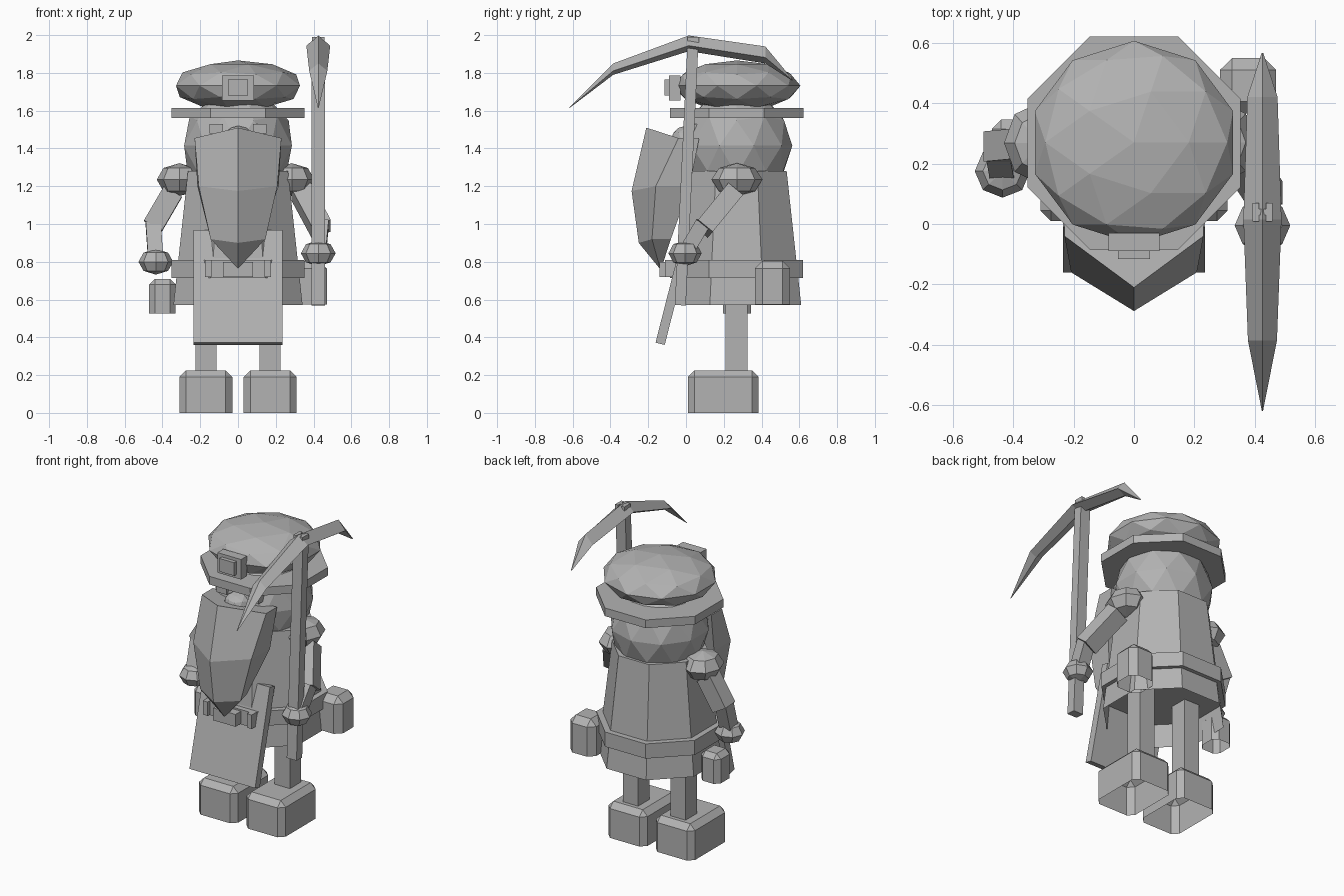
import bpy, bmesh, math
from mathutils import Vector

if "Cube" in bpy.data.objects:
    bpy.data.objects.remove(bpy.data.objects["Cube"])

grey = bpy.data.materials.new("plain_grey")
grey.diffuse_color = (0.45, 0.45, 0.45, 1)
grey.use_nodes = True
grey.node_tree.nodes["Principled BSDF"].inputs["Base Color"].default_value = grey.diffuse_color
CY = 0.268  # body axis


def finish(name, bm, open_base=False):
    bmesh.ops.recalc_face_normals(bm, faces=bm.faces)
    if open_base:
        low = min(v.co.z for v in bm.verts) + 0.001
        base = [f for f in bm.faces if all(v.co.z < low for v in f.verts)]
        bmesh.ops.delete(bm, geom=base, context='FACES_ONLY')
    me = bpy.data.meshes.new(name)
    bm.to_mesh(me)
    bm.free()
    me.materials.append(grey)
    ob = bpy.data.objects.new(name, me)
    bpy.context.collection.objects.link(ob)
    return ob


def loft(name, rings, open_base=False):
    """Skin between closed rings of equal point count, capped at both ends."""
    bm = bmesh.new()
    vs = [[bm.verts.new(p) for p in r] for r in rings]
    n = len(rings[0])
    for a, b in zip(vs, vs[1:]):
        for i in range(n):
            bm.faces.new((a[i], a[(i + 1) % n], b[(i + 1) % n], b[i]))
    bm.faces.new(vs[0])
    bm.faces.new(vs[-1])
    bmesh.ops.remove_doubles(bm, verts=bm.verts, dist=0.0005)
    return finish(name, bm, open_base)


def octagon(apothem, z):
    r = apothem / math.cos(math.pi / 8)
    return [(r * math.cos(a), CY + r * math.sin(a), z)
            for a in [math.pi / 8 + i * math.pi / 4 for i in range(8)]]


def ball(name, loc, scale, coarse=False):
    bm = bmesh.new()
    if coarse:
        bmesh.ops.create_uvsphere(bm, u_segments=8, v_segments=4, radius=1)
    else:
        bmesh.ops.create_icosphere(bm, subdivisions=2, radius=1)
    for v in bm.verts:
        v.co = Vector([c * s + l for c, s, l in zip(v.co, scale, loc)])
    return finish(name, bm)


def block(name, x, y, z, bevel=0.0):
    """Box from (min, max) ranges; a bevelled box is hollow below."""
    bm = bmesh.new()
    bmesh.ops.create_cube(bm, size=1)
    for v in bm.verts:
        v.co = Vector([r[0] if c < 0 else r[1] for c, r in zip(v.co, (x, y, z))])
    if bevel:
        edges = [e for e in bm.edges if max(v.co.z for v in e.verts) > z[0] + 0.001]
        bmesh.ops.bevel(bm, geom=edges, offset=bevel, segments=1, affect='EDGES')
    return finish(name, bm, bevel > 0)


def bar(name, a, b, w, d):
    """Rectangular bar between two points, w across x and d across the other way."""
    a, b = Vector(a), Vector(b)
    t = (b - a).normalized()
    u = (Vector((1, 0, 0)) - t * t.x).normalized()
    v = t.cross(u)
    sq = [(-1, -1), (1, -1), (1, 1), (-1, 1)]
    return loft(name, [[p + u * i * w / 2 + v * j * d / 2 for i, j in sq] for p in (a, b)])


# Body and belt (the coat hem is open below the belt)
loft("coat", [octagon(0.342, 0.57), octagon(0.265, 1.28)], open_base=True)
loft("belt", [octagon(0.352, 0.715), octagon(0.352, 0.81)])
bar("apron", (0, -0.137, 0.366), (0, 0.015, 0.962), 0.47, 0.05)
block("buckle", (-0.08, 0.08), (-0.14, -0.04), (0.72, 0.80))
for s in (-1, 1):
    block("buckle_side", sorted((s * 0.14, s * 0.175)), (-0.11, -0.04), (0.72, 0.81))

# Head and hat
ball("head", (0, CY, 1.415), (0.3, 0.295, 0.297))
loft("hat_brim", [octagon(0.353, 1.56), octagon(0.353, 1.613)])
ball("hat_crown", (0, 0.27, 1.732), (0.345, 0.336, 0.134))
block("lamp", (-0.085, 0.085), (-0.09, -0.03), (1.655, 1.785))
block("lamp_glass", (-0.053, 0.053), (-0.115, -0.09), (1.68, 1.765))
ball("nose", (0, 0.0, 1.445), (0.085, 0.08, 0.075))
for s in (-1, 1):
    block("eye", sorted((s * 0.08, s * 0.15)), (-0.005, 0.06), (1.48, 1.53))

# Beard: front ridge, side ridge and back edge at each height
levels = [  # front y, front z, side x, side y, side z, back x, back y
    (-0.21, 1.51, 0.23, -0.04, 1.455, 0.23, 0.07),
    (-0.288, 1.175, 0.208, -0.16, 1.20, 0.215, 0.02),
    (-0.25, 0.90, 0.145, -0.18, 0.92, 0.12, -0.08),
    (-0.14, 0.765, 0.004, -0.138, 0.768, 0.004, -0.13)]
loft("beard", [[(0, fy, fz), (sx, sy, sz), (bx, by, sz), (-bx, by, sz), (-sx, sy, sz)]
               for fy, fz, sx, sy, sz, bx, by in levels])

# Legs and boots
for s in (-1, 1):
    block("leg", sorted((s * 0.115, s * 0.225)), (0.21, 0.325), (0.2, 0.72))
    block("boot", sorted((s * 0.03, s * 0.31)), (0.01, 0.385), (0, 0.225), 0.035)

# Arms: shoulder, elbow and hand positions
arms = [("left", (-0.31, CY, 1.235), (-0.345, 0.265, 1.17), (-0.45, 0.255, 0.99), (-0.435, 0.175, 0.80)),
        ("right", (0.285, 0.27, 1.235), (0.335, 0.25, 1.17), (0.44, 0.09, 0.975), (0.425, -0.005, 0.845))]
for side, shoulder, top, elbow, hand in arms:
    ball(side + "_shoulder", shoulder, (0.12, 0.135, 0.087), True)
    bar(side + "_upper_arm", top, elbow, 0.11, 0.10)
    bar(side + "_forearm", Vector(elbow) + Vector((0, 0, 0.03)), hand, 0.08, 0.08)
    ball(side + "_hand", hand, (0.092, 0.088, 0.068), True)

# Pouches on the belt
block("left_pouch", (-0.47, -0.33), (0.195, 0.345), (0.525, 0.71), 0.03)
block("right_pouch", (0.285, 0.47), (0.365, 0.55), (0.575, 0.805), 0.04)

# Pickaxe: handle, curved head with a kite section, top pin
PX = 0.425
bar("pick_handle", (PX, -0.03, 0.57), (PX, 0.037, 1.96), 0.07, 0.058)
head = [  # y, top z, bottom z, half width
    (-0.618, 1.617, 1.613, 0.002), (-0.385, 1.85, 1.79, 0.048),
    (0.015, 1.998, 1.915, 0.063), (0.42, 1.94, 1.85, 0.05), (0.565, 1.765, 1.757, 0.003)]
loft("pick_head", [[(PX, y, t), (PX + w, y, b + (t - b) * 0.35), (PX, y, b), (PX - w, y, b + (t - b) * 0.35)]
                   for y, t, b, w in head])
for s in (-1, 1):
    block("pick_pin", sorted((PX + s * 0.012, PX + s * 0.033)), (0.008, 0.07), (1.95, 1.99))
block("pick_pin_bridge", (PX - 0.02, PX + 0.02), (0.03, 0.05), (1.95, 1.99))
